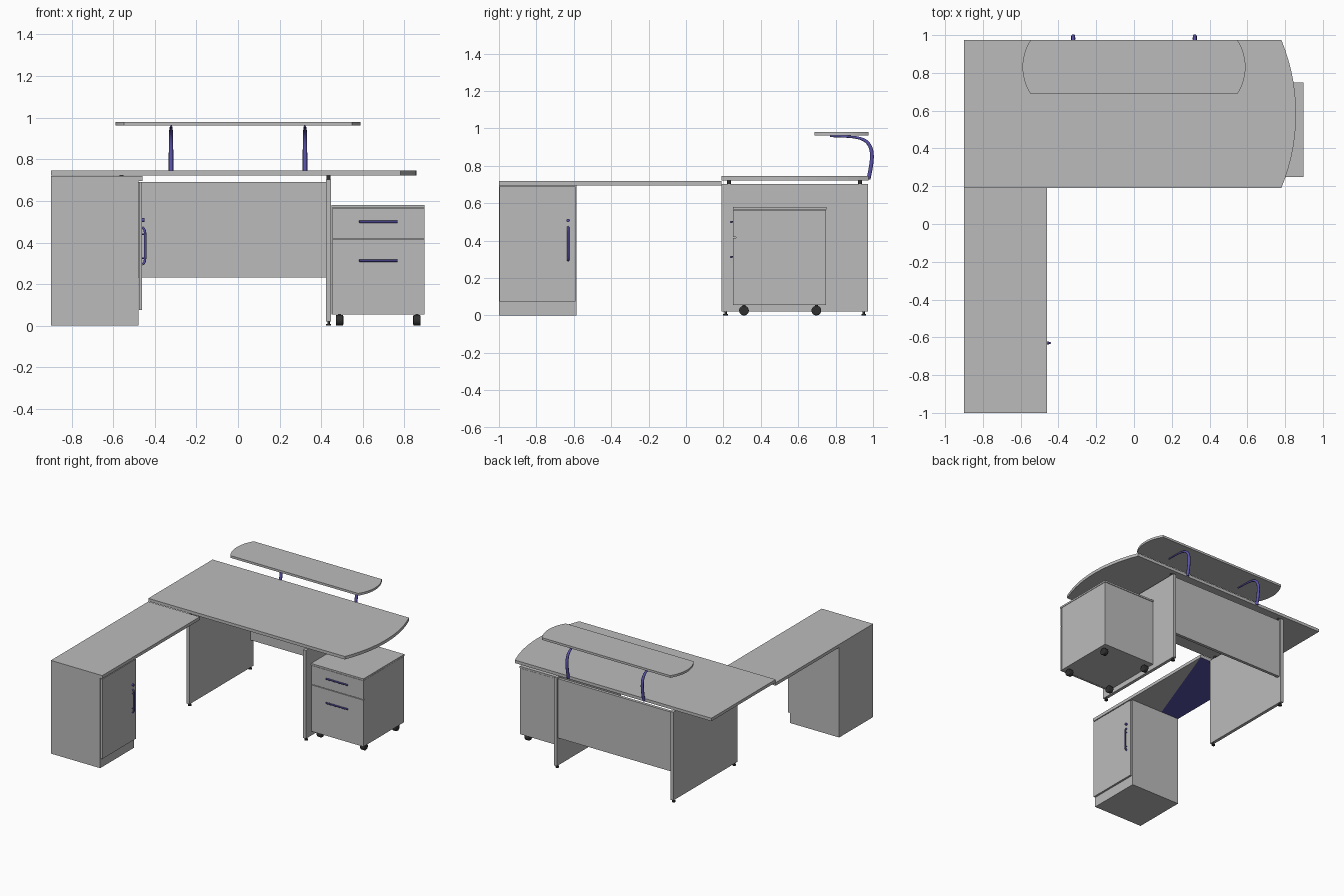
import bpy, bmesh, math
from mathutils import Vector

if "Cube" in bpy.data.objects:
    bpy.data.objects.remove(bpy.data.objects["Cube"])


def material(name, rgb):
    m = bpy.data.materials.new(name)
    m.use_nodes = True
    m.diffuse_color = (*rgb, 1)
    m.node_tree.nodes["Principled BSDF"].inputs["Base Color"].default_value = (*rgb, 1)
    return m


GREY = material("grey board", (0.5, 0.5, 0.5))
BLUE = material("violet metal", (0.1, 0.085, 0.4))
BLACK = material("black rubber", (0.03, 0.03, 0.03))


def finish(name, bm, mat):
    bmesh.ops.recalc_face_normals(bm, faces=bm.faces)
    me = bpy.data.meshes.new(name)
    bm.to_mesh(me)
    bm.free()
    ob = bpy.data.objects.new(name, me)
    bpy.context.collection.objects.link(ob)
    me.materials.append(mat)
    return ob


def box(name, x, y, z, mat=GREY):
    """Board given by its (min, max) on each axis."""
    bm = bmesh.new()
    bmesh.ops.create_cube(bm, size=1)
    for v in bm.verts:
        v.co = Vector([(a + b) / 2 + c * (b - a) for (a, b), c in zip((x, y, z), v.co)])
    return finish(name, bm, mat)


def slab(name, outline, z0, z1):
    """Flat board extruded from an outline in plan."""
    bm = bmesh.new()
    face = bm.faces.new([bm.verts.new((x, y, z0)) for x, y in outline])
    top = bmesh.ops.extrude_face_region(bm, geom=[face])
    for v in top["geom"]:
        if isinstance(v, bmesh.types.BMVert):
            v.co.z = z1
    return finish(name, bm, GREY)


def bowed_end(x, bulge, y0, y1, steps=14):
    """Shallow circular arc from y0 to y1, bowing outwards in x."""
    half = (y1 - y0) / 2
    r = (half ** 2 + bulge ** 2) / (2 * abs(bulge))
    a = math.asin(half / r)
    side = math.copysign(1, bulge)
    pts = []
    for i in range(steps + 1):
        t = -a + 2 * a * i / steps
        pts.append((x + side * (r * math.cos(t) - r * math.cos(a)),
                    (y0 + y1) / 2 + r * math.sin(t)))
    return pts


def smooth(ob):
    bpy.ops.object.select_all(action="DESELECT")
    ob.select_set(True)
    bpy.context.view_layer.objects.active = ob
    bpy.ops.object.shade_smooth_by_angle(angle=math.radians(40))


def cylinder(name, centre, radius, depth, axis="Z", mat=BLACK, sides=20, bevel=0):
    rot = {"X": (0, math.pi / 2, 0), "Y": (math.pi / 2, 0, 0), "Z": (0, 0, 0)}[axis]
    bpy.ops.mesh.primitive_cylinder_add(vertices=sides, radius=radius, depth=depth,
                                        location=centre, rotation=rot)
    ob = bpy.context.object
    ob.name = name
    ob.data.materials.append(mat)
    if bevel:
        mod = ob.modifiers.new("round", "BEVEL")
        mod.width, mod.segments = bevel, 3
    smooth(ob)
    return ob


def tube(name, points, thickness, radii=None):
    cu = bpy.data.curves.new(name, "CURVE")
    cu.dimensions = "3D"
    cu.bevel_depth, cu.bevel_resolution = thickness, 3
    cu.use_fill_caps = True
    sp = cu.splines.new("NURBS")
    sp.points.add(len(points) - 1)
    for i, p in enumerate(points):
        sp.points[i].co = (*p, 1)
        sp.points[i].radius = radii[i] if radii else 1
    sp.order_u, sp.use_endpoint_u, sp.resolution_u = 4, True, 6
    cu.materials.append(BLUE)
    ob = bpy.data.objects.new(name, cu)
    bpy.context.collection.objects.link(ob)


# Main desktop with a bowed left end, and the raised shelf bowed at both ends
slab("desktop", [(-0.9, 0.975), (-0.9, 0.19)] + bowed_end(0.78, 0.078, 0.19, 0.975), 0.722, 0.745)
slab("raised_shelf", bowed_end(0.547, 0.043, 0.687, 0.975)
     + bowed_end(-0.547, -0.043, 0.687, 0.975)[::-1], 0.963, 0.98)

# Curved shelf brackets, tapering towards the shelf
for side, x in (("left", 0.322), ("right", -0.322)):
    tube(side + "_shelf_bracket",
         [(x, 0.976, 0.728), (x, 0.982, 0.76), (x, 0.995, 0.82), (x, 0.995, 0.9),
          (x, 0.95, 0.952), (x, 0.87, 0.957), (x, 0.77, 0.958)],
         0.011, [1, 1, 1, 0.95, 0.75, 0.55, 0.45])

# Side panels with feet and top spacers, and the modesty panel between them
for side, x in (("left", 0.435), ("right", -0.56)):
    box(side + "_side_panel", (x - 0.012, x + 0.012), (0.19, 0.972), (0.02, 0.702))
    for end, y in (("front", 0.212), ("back", 0.95)):
        cylinder(f"{side}_{end}_foot", (x, y, 0.004), 0.013, 0.008)
        cylinder(f"{side}_{end}_foot_stem", (x, y, 0.014), 0.006, 0.014)
    for end, y in (("front", 0.23), ("back", 0.93)):
        cylinder(f"{side}_{end}_spacer", (x, y, 0.712), 0.01, 0.022)
box("modesty_panel", (-0.548, 0.423), (0.935, 0.958), (0.232, 0.69))

# Return top, its underside split diagonally into two colours
top = box("return_top", (-0.9, -0.46), (-1, 0.19), (0.696, 0.72))
top.data.materials.append(BLUE)
bm = bmesh.new()
bm.from_mesh(top.data)
under = min(bm.faces, key=lambda f: f.calc_center_median().z)
ends = [v for v in under.verts if (v.co.x > -0.7) == (v.co.y > -0.4)]
bmesh.utils.face_split(under, *ends)
for f in bm.faces:
    if f.normal.z < -0.5 and f.calc_center_median().x < -0.7:
        f.material_index = 1
bm.to_mesh(top.data)
bm.free()

# Return cabinet, its door, handle and lock
box("cabinet_body", (-0.9, -0.478), (-1, -0.585), (0, 0.696))
box("cabinet_door", (-0.476, -0.461), (-0.998, -0.59), (0.075, 0.69))
tube("cabinet_handle", [(-0.46, -0.63, 0.295), (-0.446, -0.63, 0.3), (-0.446, -0.63, 0.34),
                        (-0.446, -0.63, 0.43), (-0.446, -0.63, 0.465), (-0.46, -0.63, 0.472)], 0.006)
for z in (0.325, 0.44):
    cylinder("cabinet_handle_post", (-0.455, -0.63, z), 0.004, 0.018, "X", BLUE, 12)
cylinder("cabinet_lock", (-0.456, -0.63, 0.508), 0.009, 0.014, "X", BLUE, 16)

# Mobile drawer pedestal
box("pedestal_body", (0.45, 0.896), (0.268, 0.748), (0.055, 0.565))
box("pedestal_top", (0.45, 0.897), (0.25, 0.75), (0.567, 0.58))
for name, z0, z1, hz in (("upper", 0.419, 0.564, 0.5), ("lower", 0.055, 0.414, 0.313)):
    box(name + "_drawer_front", (0.451, 0.896), (0.252, 0.266), (z0, z1))
    cylinder(name + "_drawer_handle", (0.675, 0.242, hz), 0.006, 0.185, "X", BLUE, 12, 0.002)
    for x in (0.605, 0.745):
        cylinder(name + "_drawer_handle_post", (x, 0.248, hz), 0.004, 0.014, "Y", BLUE, 12)

# Casters
for x in (0.488, 0.86):
    for y in (0.31, 0.697):
        cylinder("caster_wheel", (x, y, 0.026), 0.026, 0.036, "X", BLACK, 24, 0.006)
        cylinder("caster_stem", (x, y, 0.048), 0.008, 0.018)
